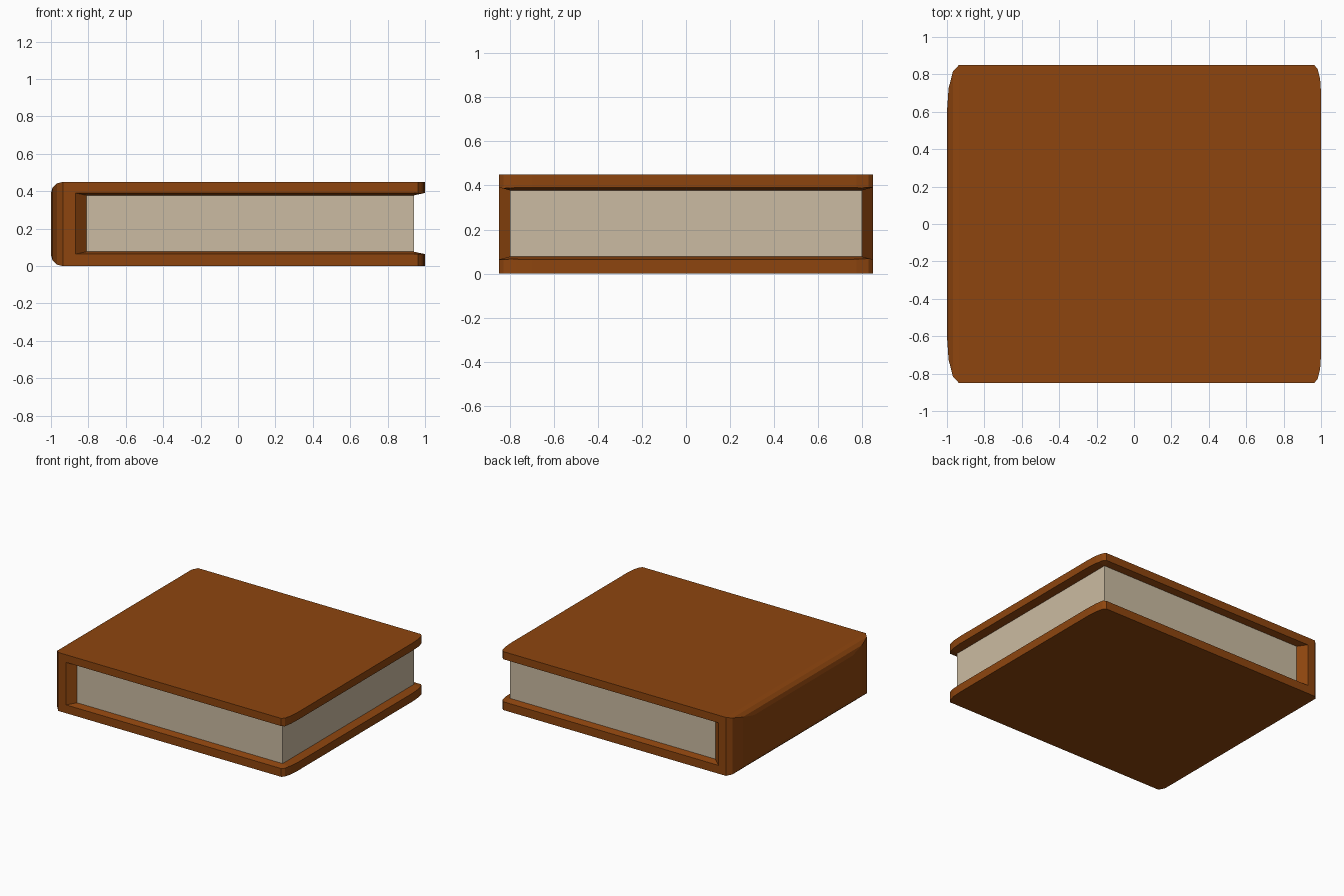
import bpy, bmesh, math

if "Cube" in bpy.data.objects:
    bpy.data.objects.remove(bpy.data.objects["Cube"])


def material(name, rgb):
    m = bpy.data.materials.new(name)
    m.diffuse_color = (*rgb, 1)
    m.use_nodes = True
    m.node_tree.nodes["Principled BSDF"].inputs["Base Color"].default_value = m.diffuse_color
    return m


LEATHER = material("brown leather", (0.27, 0.060, 0.0045))
PAPER = material("cream paper", (0.60, 0.50, 0.36))


def loft(name, rings, mat):
    """Closed solid through matching rings of points."""
    bm = bmesh.new()
    vs = [[bm.verts.new(p) for p in r] for r in rings]
    n = len(rings[0])
    for a, b in zip(vs, vs[1:]):
        for i in range(n):
            j = (i + 1) % n
            bm.faces.new((a[i], a[j], b[j], b[i]))
    bm.faces.new(vs[0][::-1])
    bm.faces.new(vs[-1])
    bmesh.ops.recalc_face_normals(bm, faces=bm.faces)
    me = bpy.data.meshes.new(name)
    bm.to_mesh(me)
    bm.free()
    me.materials.append(mat)
    ob = bpy.data.objects.new(name, me)
    bpy.context.collection.objects.link(ob)
    return ob


def boolean(ob, cutter, op):
    mod = ob.modifiers.new("cut", 'BOOLEAN')
    mod.operation, mod.object, mod.solver = op, cutter, 'EXACT'
    bpy.context.view_layer.update()
    dg = bpy.context.evaluated_depsgraph_get()
    me = bpy.data.meshes.new_from_object(ob.evaluated_get(dg))
    ob.modifiers.clear()
    ob.data = me
    bpy.data.objects.remove(cutter)


def arc(cx, cy, rx, ry, a0):
    """Quarter ellipse in three segments."""
    return [(cx + rx * math.cos(math.radians(a0 + 30 * i)),
             cy + ry * math.sin(math.radians(a0 + 30 * i))) for i in range(4)]


# Cover: plan outline with softened corners
plan = (arc(0.963, 0.70, 0.037, 0.15, 0) + arc(-0.936, 0.60, 0.064, 0.25, 90)
        + arc(-0.936, -0.60, 0.064, 0.25, 180) + arc(0.963, -0.70, 0.037, 0.15, 270))
cover = loft("cover", [[(x, y, z) for x, y in plan] for z in (0, 0.45)], LEATHER)

# Rounded spine edges, intersected in side profile
side = ([(1.1, -0.0), (1.1, 0.45)] + arc(-0.936, 0.39, 0.064, 0.06, 90)
        + arc(-0.936, 0.06, 0.064, 0.06, 180))
boolean(cover, loft("spine_profile", [[(x, y, z) for x, z in side] for y in (-1, 1)], LEATHER),
        'INTERSECT')

# Slot for the pages, flaring towards the three open sides
rings = []
for y, left, z in ((-0.9, -0.93, 0.051), (-0.85, -0.87, 0.064), (-0.8, -0.81, 0.077),
                   (0.8, -0.81, 0.077), (0.85, -0.87, 0.064), (0.9, -0.93, 0.051)):
    low = [(left, z), (0.94, z), (1.0, min(z, 0.064)), (1.06, 0.051)]
    rings.append([(x, y, h) for x, h in low] + [(x, y, 0.455 - h) for x, h in low[::-1]])
boolean(cover, loft("slot", rings, LEATHER), 'DIFFERENCE')

# Page block
block = [(-0.82, -0.8), (0.94, -0.8), (0.94, 0.8), (-0.82, 0.8)]
loft("pages", [[(x, y, z) for x, y in block] for z in (0.076, 0.379)], PAPER)
